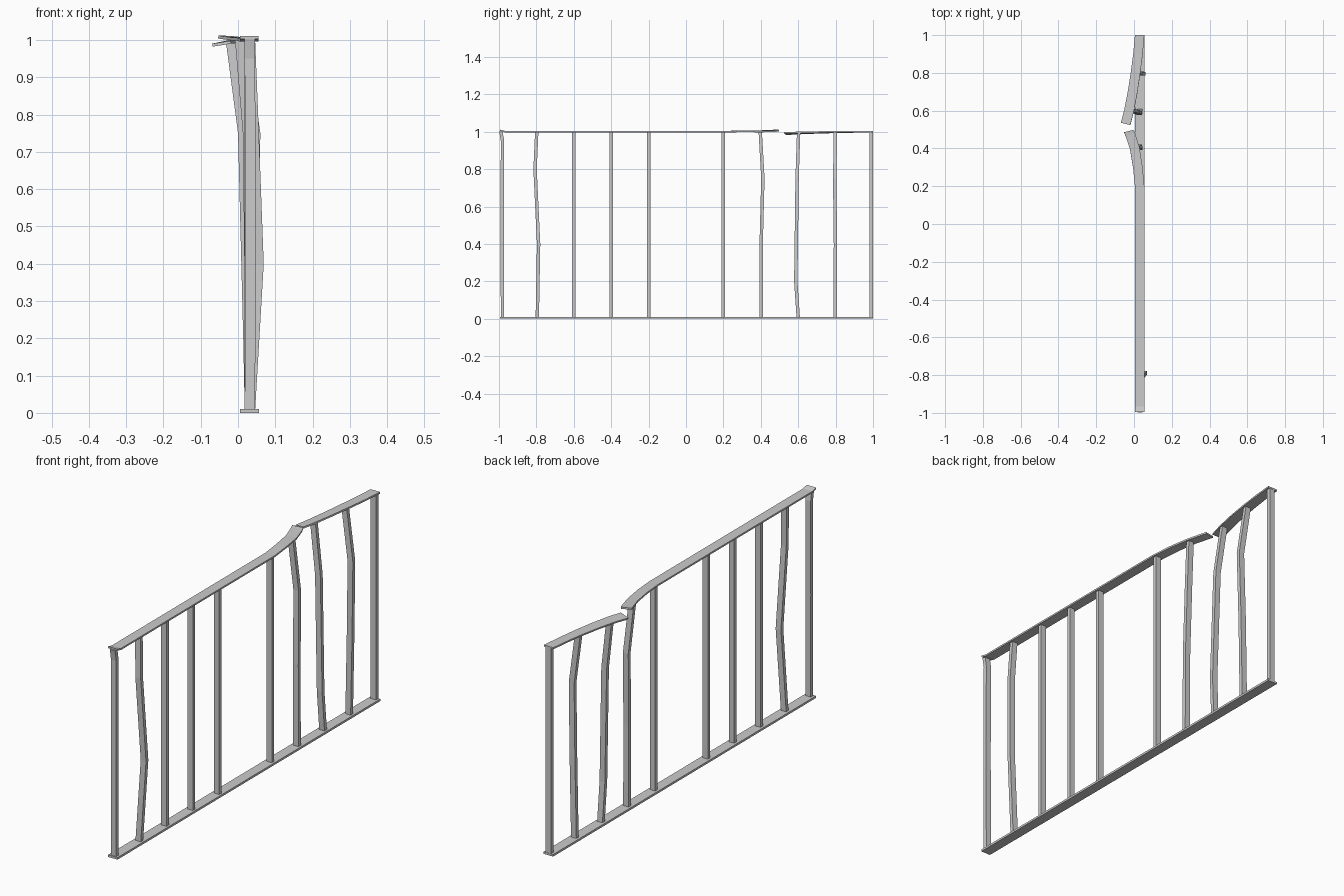
import bpy, bmesh
from math import sin, cos


def loft(name, rings):
    """Skin a chain of four-cornered rings and cap both ends."""
    bm = bmesh.new()
    vs = [[bm.verts.new(p) for p in ring] for ring in rings]
    for a, b in zip(vs, vs[1:]):
        for i in range(4):
            j = (i + 1) % 4
            bm.faces.new((a[i], a[j], b[j], b[i]))
    bm.faces.new(vs[0][::-1])
    bm.faces.new(vs[-1])
    bmesh.ops.recalc_face_normals(bm, faces=bm.faces)
    me = bpy.data.meshes.new(name)
    bm.to_mesh(me)
    bm.free()
    ob = bpy.data.objects.new(name, me)
    bpy.context.collection.objects.link(ob)
    return ob


def rail(name, path, w=0.025, h=0.004):
    """Flat bar along y; stations are (y, x, z, roll, skew)."""
    rings = []
    for y, x, z, roll, skew in path:
        c, s = cos(roll), sin(roll)
        rings.append([(x + u * w * c - v * h * s, y + u * skew,
                       z + u * w * s + v * h * c)
                      for u, v in ((-1, -1), (1, -1), (1, 1), (-1, 1))])
    return loft(name, rings)


def post(name, path, w=0.014, d=0.009):
    """Upright bar; stations are (z, x, y)."""
    return loft(name, [[(x + u * w, y + v * d, z)
                        for u, v in ((-1, -1), (1, -1), (1, 1), (-1, 1))]
                       for z, x, y in path])


X = 0.032

# Straight bottom rail
rail("bottom_rail", [(-0.995, X - .001, 0.005, 0, 0), (1, X - .001, 0.005, 0, 0)], h=0.005)

# Broken top rail, two halves bent sideways
rail("top_rail_long", [
    (-0.995, 0.030, 1.007, 0, 0), (-0.965, 0.030, 1.000, 0, 0),
    (0.2, 0.030, 1.000, 0, 0), (0.3, 0.020, 1.002, -0.02, 0.002),
    (0.4, 0.004, 1.002, -0.05, 0.005), (0.475, -0.020, 1.005, -0.06, 0.008),
    (0.492, -0.028, 1.007, -0.06, 0.006)])
rail("top_rail_short", [
    (1.0, 0.030, 1.000, 0, 0), (0.9, 0.021, 0.999, 0.02, -0.002),
    (0.8, 0.008, 0.998, 0.05, -0.003), (0.7, -0.007, 0.996, 0.09, -0.005),
    (0.6, -0.026, 0.993, 0.12, -0.006), (0.53, -0.044, 0.990, 0.16, -0.006)])

# Straight posts
for i, y in enumerate((-0.6, -0.4, -0.2, 0.2, 0.99)):
    post(f"straight_post_{i + 1}", [(0.008, X, y), (0.998, X, y)])

# Bent posts
bent = [
    [(0.008, X, -0.981), (0.5, X + .001, -0.983), (0.95, X, -0.981), (0.975, X, -0.985), (1.002, X, -0.990)],
    [(0.008, X, -0.795), (0.4, 0.055, -0.788), (0.8, 0.040, -0.807), (0.998, X, -0.798)],
    [(0.008, X, 0.402), (0.4, 0.031, 0.402), (0.75, 0.027, 0.411), (1.000, 0.006, 0.397)],
    [(0.008, X, 0.600), (0.2, 0.028, 0.587), (0.75, 0.014, 0.594), (0.992, -0.018, 0.602)],
    [(0.008, X, 0.798), (0.4, 0.039, 0.799), (0.75, 0.046, 0.795), (0.998, 0.010, 0.799)],
]
for i, p in enumerate(bent):
    post(f"bent_post_{i + 1}", p)
